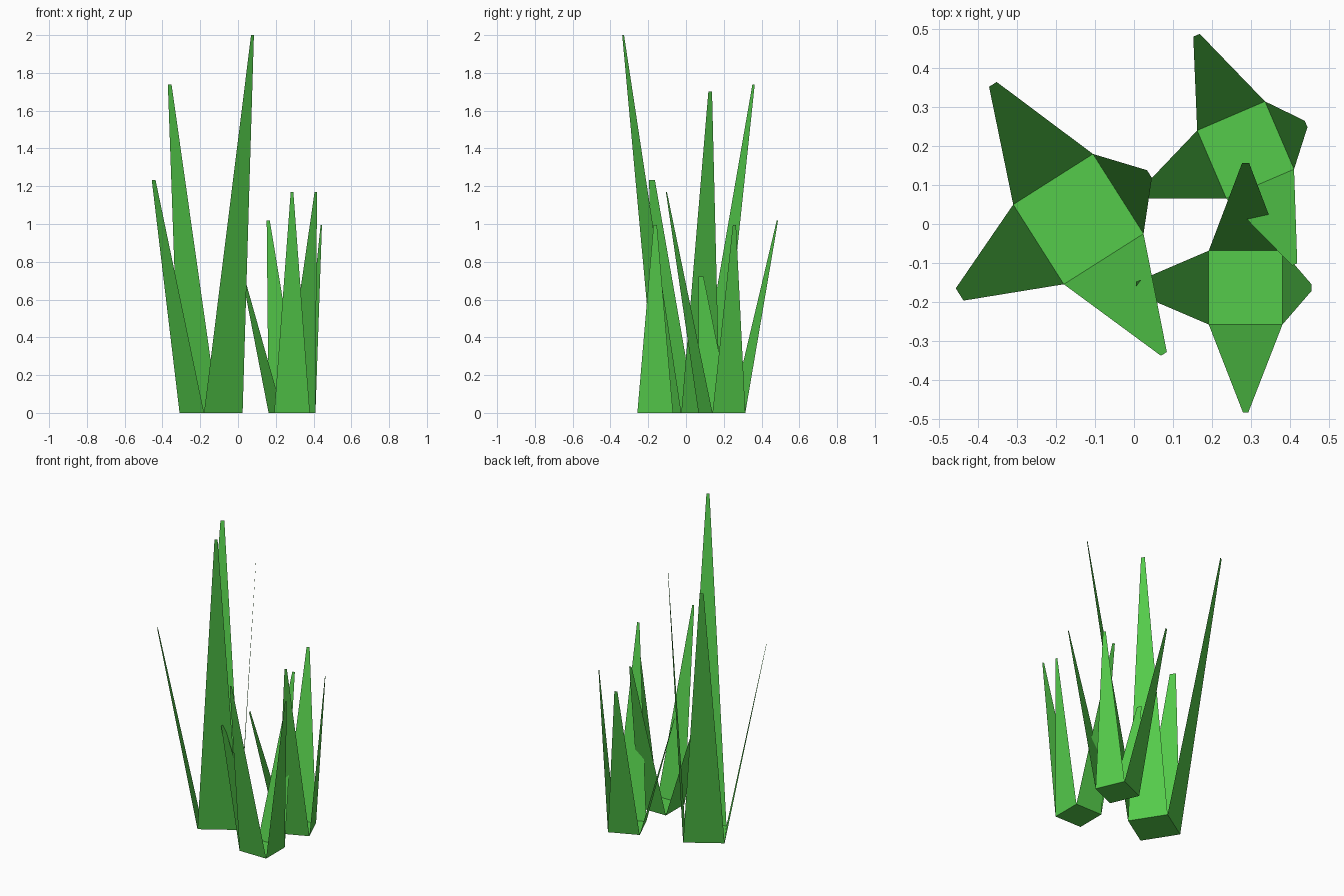
import bpy, bmesh
from math import radians
from mathutils import Matrix

if "Cube" in bpy.data.objects:
    bpy.data.objects.remove(bpy.data.objects["Cube"])

green = bpy.data.materials.new("grass_green")
green.diffuse_color = (0.09, 0.60, 0.07, 1)
green.use_nodes = True
green.node_tree.nodes["Principled BSDF"].inputs["Base Color"].default_value = green.diffuse_color

HALF = 0.0945  # half side of the square tuft base
# blades as (outward lean, tip height, tip half width): front, right, back, left
BLADES = [(0.225, 1.17, 0.007), (0.074, 0.995, 0.009),
          (0.225, 1.018, 0.009), (0.187, 0.722, 0.0145)]


def tuft_mesh():
    bm = bmesh.new()
    corners = [bm.verts.new((x * HALF, y * HALF, 0))
               for x, y in ((-1, -1), (1, -1), (1, 1), (-1, 1))]
    # square floor
    bm.faces.new(corners)
    # one tapering flat blade leaning out from each side
    for i, (lean, height, w) in enumerate(BLADES):
        turn = Matrix.Rotation(radians(90 * i), 3, 'Z')
        tip = [bm.verts.new(turn @ Matrix.Translation((s * w, -HALF - lean, height)).translation)
               for s in (1, -1)]
        bm.faces.new((corners[i], corners[(i + 1) % 4], *tip))
    mesh = bpy.data.meshes.new("grass_tuft")
    bm.to_mesh(mesh)
    bm.free()
    mesh.materials.append(green)
    return mesh


# three tufts share the mesh: location, turn, width scale, height scale
mesh = tuft_mesh()
for name, loc, turn, sxy, sz in (
        ("tall_grass_tuft", (-0.1425, 0.0125, 0), 32.4, 1.28, 1.709),
        ("back_grass_tuft", (0.286, 0.19, 0), 23.2, 1.0, 1.0),
        ("front_grass_tuft", (0.286, -0.163, 0), 0, 1.0, 1.0)):
    tuft = bpy.data.objects.new(name, mesh)
    tuft.location = loc
    tuft.rotation_euler.z = radians(turn)
    tuft.scale = (sxy, sxy, sz)
    bpy.context.collection.objects.link(tuft)
